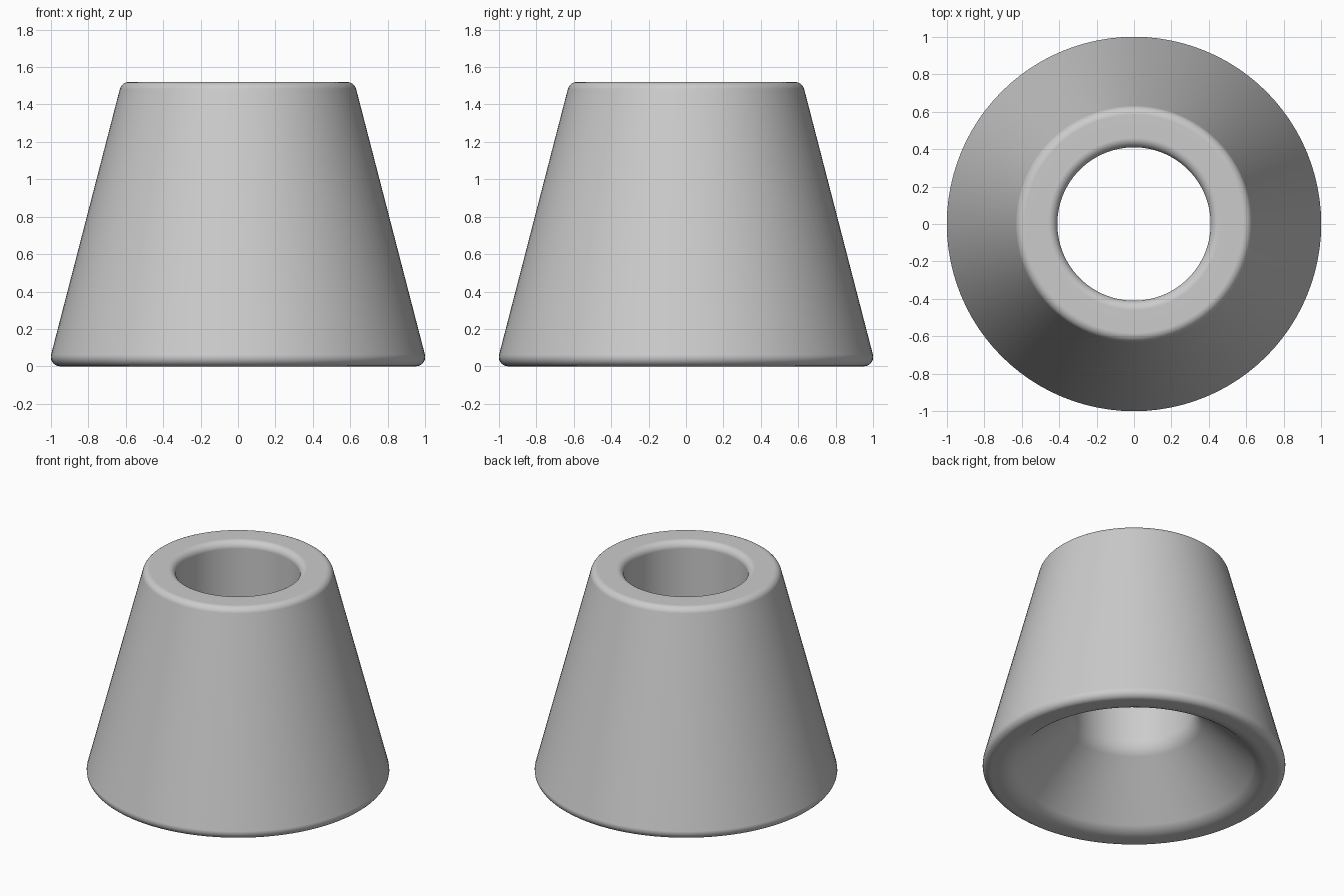
import bpy, bmesh, math
from mathutils import Vector

cube = bpy.data.objects.get("Cube")
if cube:
    bpy.data.objects.remove(cube, do_unlink=True)

SIDES = 96

# Cross-section corners: radius, height, fillet radius
corners = [
    (1.0155, 0, 0.05),     # outer foot
    (0.622, 1.52, 0.05),   # outer top edge
    (0.41, 1.52, 0.05),    # bore mouth
    (0.41, 0.42, 0.15),    # bore meets flare
    (0.83, 0, 0.15),       # flare meets foot
]


def fillet(prev, corner, nxt, radius, steps=7):
    """Points of the arc that rounds one corner of the cross-section."""
    a, b = (prev - corner).normalized(), (nxt - corner).normalized()
    half = a.angle(b) / 2
    centre = corner + (a + b).normalized() * radius / math.sin(half)
    start = (corner + a * radius / math.tan(half) - centre).normalized()
    end = (corner + b * radius / math.tan(half) - centre).normalized()
    return [centre + start.slerp(end, i / steps) * radius for i in range(steps + 1)]


points = [Vector((r, 0, z)) for r, z, _ in corners]
profile = []
for i, corner in enumerate(points):
    profile += fillet(points[i - 1], corner, points[(i + 1) % len(points)], corners[i][2])

# Revolve the closed cross-section
bm = bmesh.new()
verts = [bm.verts.new(p) for p in profile]
edges = [bm.edges.new((v, verts[(i + 1) % len(verts)])) for i, v in enumerate(verts)]
bmesh.ops.spin(bm, geom=verts + edges, cent=(0, 0, 0), axis=(0, 0, 1),
               angle=math.tau, steps=SIDES, use_merge=True)
bmesh.ops.remove_doubles(bm, verts=bm.verts, dist=1e-5)
bmesh.ops.recalc_face_normals(bm, faces=bm.faces)
mesh = bpy.data.meshes.new("tapered_collar")
bm.to_mesh(mesh)
bm.free()

collar = bpy.data.objects.new("tapered_collar", mesh)
bpy.context.collection.objects.link(collar)

# Plain grey
grey = bpy.data.materials.new("light grey")
grey.use_nodes = True
colour = (0.6, 0.6, 0.6, 1)
grey.diffuse_color = colour
grey.node_tree.nodes["Principled BSDF"].inputs["Base Color"].default_value = colour
mesh.materials.append(grey)

# Smooth fillets with clean flats
bpy.ops.object.select_all(action="DESELECT")
collar.select_set(True)
bpy.context.view_layer.objects.active = collar
bpy.ops.object.shade_smooth_by_angle(angle=math.radians(40))
collar.modifiers.new("clean_flats", "WEIGHTED_NORMAL")
